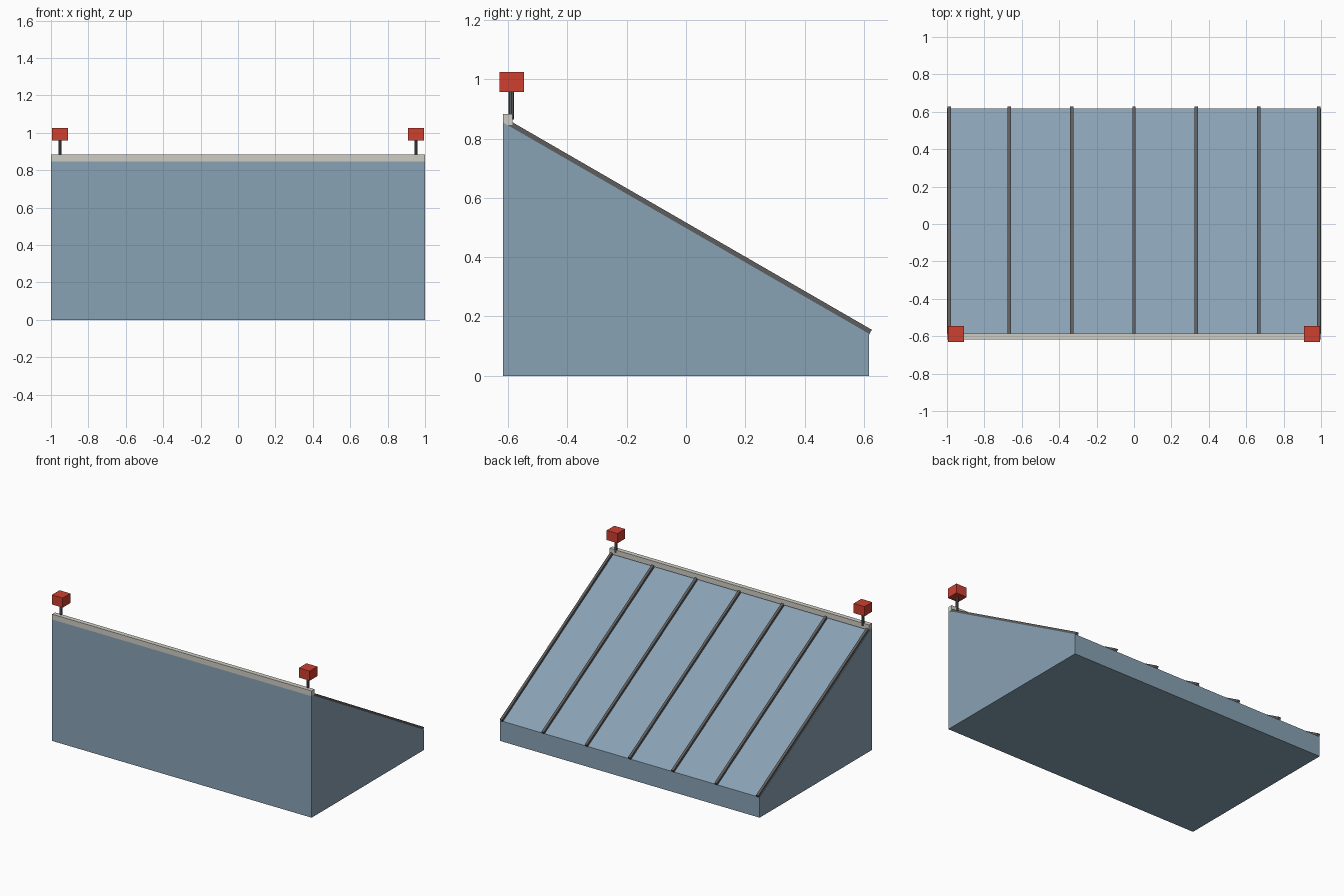
import bpy, bmesh, math
from mathutils import Matrix, Vector

cube = bpy.data.objects.get("Cube")
if cube:
    bpy.data.objects.remove(cube, do_unlink=True)


def material(name, rgb):
    m = bpy.data.materials.new(name)
    m.use_nodes = True
    m.diffuse_color = (*rgb, 1)
    m.node_tree.nodes["Principled BSDF"].inputs["Base Color"].default_value = (*rgb, 1)
    return m


BLUE = material("steel blue", (0.25, 0.36, 0.46))
GREY = material("dark grey", (0.11, 0.11, 0.11))
STONE = material("pale stone", (0.62, 0.61, 0.55))
RED = material("signal red", (0.62, 0.05, 0.03))


def finish(name, bm, mat):
    bmesh.ops.recalc_face_normals(bm, faces=bm.faces[:])
    mesh = bpy.data.meshes.new(name)
    bm.to_mesh(mesh)
    bm.free()
    mesh.materials.append(mat)
    ob = bpy.data.objects.new(name, mesh)
    bpy.context.collection.objects.link(ob)
    return ob


def box(name, centre, size, mat, tilt=0):
    bm = bmesh.new()
    place = (Matrix.Translation(centre) @ Matrix.Rotation(tilt, 4, 'X')
             @ Matrix.Diagonal((*size, 1)))
    bmesh.ops.create_cube(bm, size=1, matrix=place)
    return finish(name, bm, mat)


# Wedge body: side profile extruded along x
HALF_Y, BACK_Z, PITCH = 0.617, 0.142, math.radians(30)
FRONT_Z = BACK_Z + 2 * HALF_Y * math.tan(PITCH)
bm = bmesh.new()
profile = [(-HALF_Y, 0), (HALF_Y, 0), (HALF_Y, BACK_Z), (-HALF_Y, FRONT_Z)]
face = bm.faces.new([bm.verts.new((-1, y, z)) for y, z in profile])
side = bmesh.ops.extrude_face_region(bm, geom=[face])
bmesh.ops.translate(bm, vec=(2, 0, 0),
                    verts=[v for v in side["geom"] if isinstance(v, bmesh.types.BMVert)])
finish("wedge_body", bm, BLUE)

# Ridge cap along the high edge
box("ridge_cap", (0, -0.602, 0.865), (2, 0.032, 0.037), STONE)

# Sloping ribs, half sunk into the roof
top, low = Vector((0, -0.592, 0.859)), Vector((0, 0.627, 0.155))
normal = Vector((0, math.sin(PITCH), math.cos(PITCH)))
RIB_DEPTH = 0.024
for i in range(-3, 4):
    x = max(-0.987, min(0.987, i / 3))
    centre = (top + low) / 2 - normal * RIB_DEPTH / 2 + Vector((x, 0, 0))
    box(f"roof_rib_{i + 4}", centre, (0.018, (top - low).length, RIB_DEPTH), GREY, -PITCH)

# Beacons on posts at both ends of the ridge
for name, x in (("left", 0.952), ("right", -0.952)):
    bm = bmesh.new()
    bmesh.ops.create_cone(bm, cap_ends=True, segments=8, radius1=0.009, radius2=0.009,
                          depth=0.1, matrix=Matrix.Translation((x, -0.589, 0.915)))
    finish(f"{name}_beacon_post", bm, GREY)
    box(f"{name}_beacon", (x, -0.588, 0.991), (0.084, 0.084, 0.067), RED)
